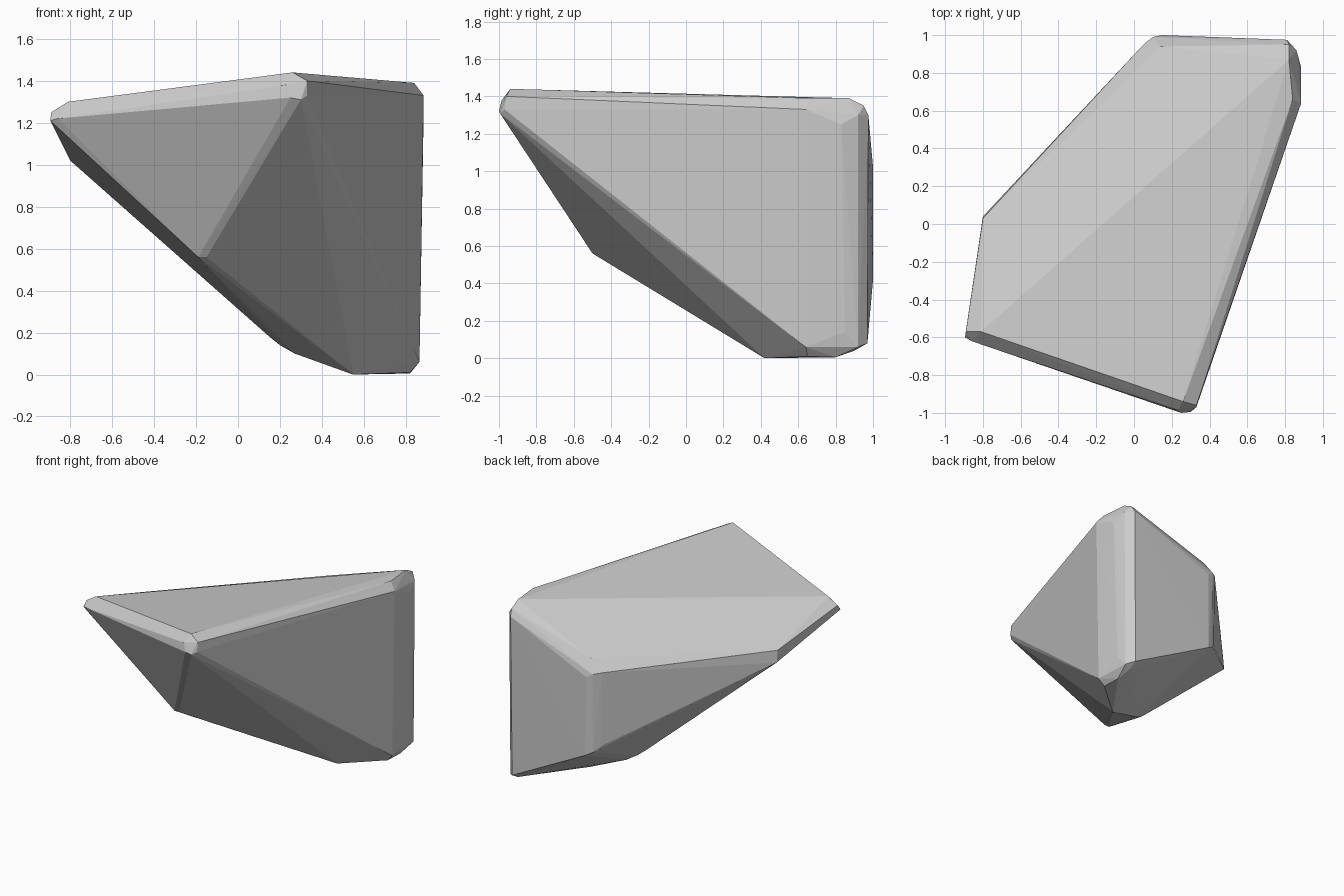
import bpy, bmesh

# Each worn corner of the boulder is a small cluster of points
corners = {
    "left_tip": [(-.89, -.57, 1.25), (-.895, -.6, 1.21), (-.86, -.62, 1.22), (-.81, -.57, 1.30)],
    "front_peak": [(.26, -.94, 1.44), (.23, -.985, 1.38), (.33, -.96, 1.40),
                   (.30, -.995, 1.31), (.25, -1.0, 1.32), (.33, -.97, 1.33)],
    "front_low": [(-.19, -.5, .56), (-.15, -.5, .56)],
    "foot": [(.52, .42, .01), (.55, .42, 0)],
    "right_top": [(.84, .66, 1.39), (.82, .87, 1.39), (.885, .64, 1.33), (.885, .83, 1.25),
                  (.86, .92, 1.30), (.81, .975, 1.30), (.82, .95, 1.35)],
    "right_foot": [(.865, .64, .06), (.82, .65, .01), (.82, .8, .005), (.865, .85, .14),
                   (.85, .92, .06), (.8, .97, .08), (.8, .9, .04)],
    "back_edge": [(.05, .95, 1.06), (.10, .99, 1.05), (.15, 1.0, 1.02), (.14, .94, 1.14),
                  (.05, .94, .50), (.10, .985, .45), (.15, 1.0, .42)],
    "left_back": [(-.8, .04, 1.02), (-.8, .03, 1.11)],
    "belly": [(.15, .28, .18), (.20, .30, .14), (.27, .34, .10)],
}

# Wrap the clusters in a convex skin to form the chiselled boulder
bm = bmesh.new()
for pts in corners.values():
    for p in pts:
        bm.verts.new(p)
res = bmesh.ops.convex_hull(bm, input=bm.verts[:])
loose = [v for v in bm.verts if not v.link_faces]
bmesh.ops.delete(bm, geom=loose, context='VERTS')
bmesh.ops.recalc_face_normals(bm, faces=bm.faces[:])

mesh = bpy.data.meshes.new("boulder")
bm.to_mesh(mesh)
bm.free()
bpy.context.collection.objects.link(bpy.data.objects.new("boulder", mesh))
